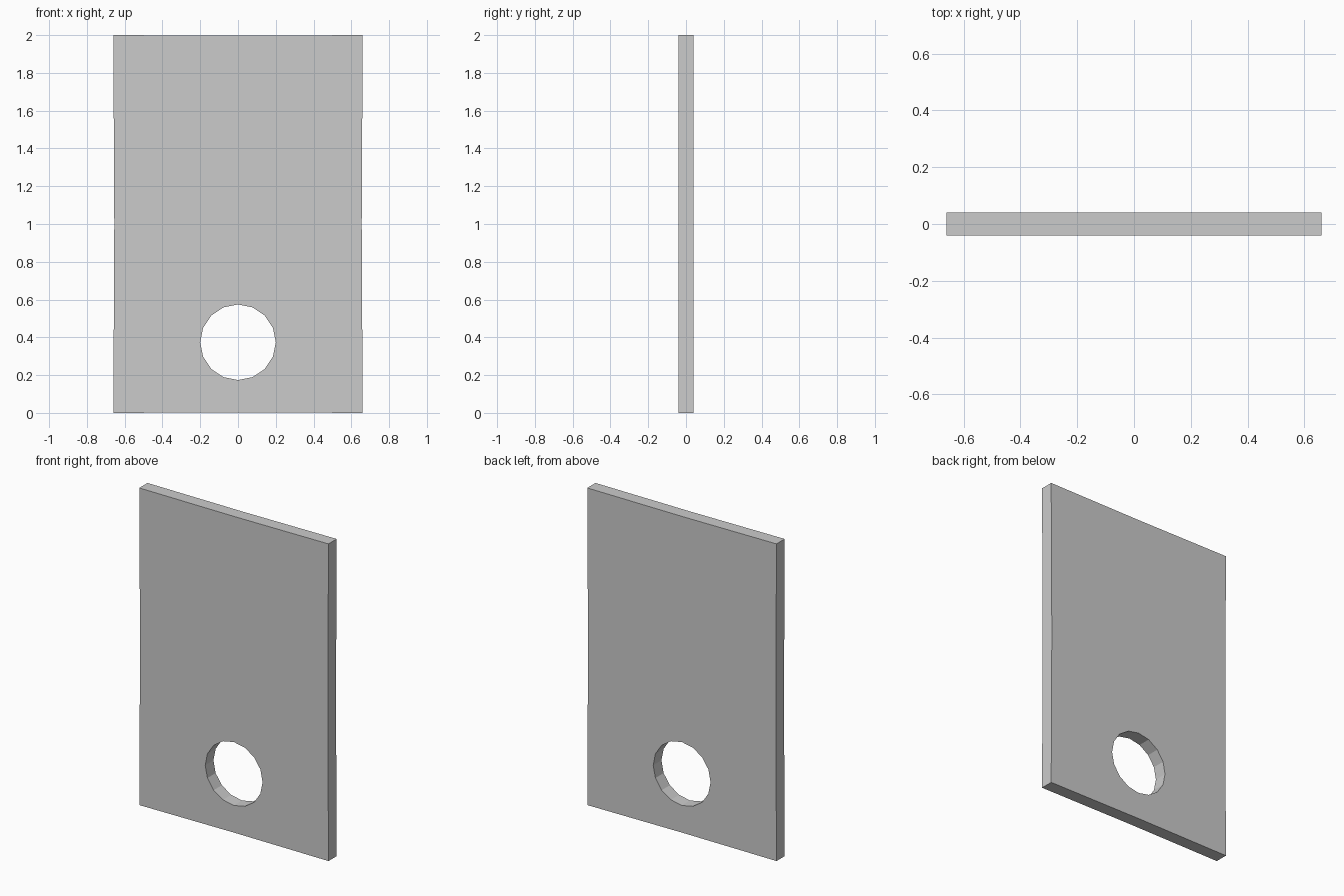
import bpy, bmesh
from math import sin, cos, pi

if "Cube" in bpy.data.objects:
    bpy.data.objects.remove(bpy.data.objects["Cube"])

HALF_T = 0.041

# Outer outline, with edges pinched in very slightly at their middles
outline = [(-0.66, 0), (0, 0.003), (0.66, 0), (0.655, 1),
           (0.66, 2), (0, 1.997), (-0.66, 2), (-0.655, 1)]
# 16-sided round opening near the bottom
hole = [(0.2 * cos(i * pi / 8), 0.374 + 0.2 * sin(i * pi / 8)) for i in range(16)]

bm = bmesh.new()


def add_loop(points):
    verts = [bm.verts.new((x, -HALF_T, z)) for x, z in points]
    return [bm.edges.new((v, verts[(i + 1) % len(verts)])) for i, v in enumerate(verts)]


# Fill between the two loops, then thicken into a plate
edges = add_loop(outline) + add_loop(hole)
bmesh.ops.triangle_fill(bm, edges=edges, use_beauty=True, use_dissolve=False)
ext = bmesh.ops.extrude_face_region(bm, geom=bm.faces[:], use_keep_orig=True)
moved = [g for g in ext["geom"] if isinstance(g, bmesh.types.BMVert)]
bmesh.ops.translate(bm, verts=moved, vec=(0, 2 * HALF_T, 0))
bmesh.ops.recalc_face_normals(bm, faces=bm.faces[:])

mesh = bpy.data.meshes.new("panel_with_round_hole")
bm.to_mesh(mesh)
bm.free()
panel = bpy.data.objects.new("panel_with_round_hole", mesh)
bpy.context.collection.objects.link(panel)
